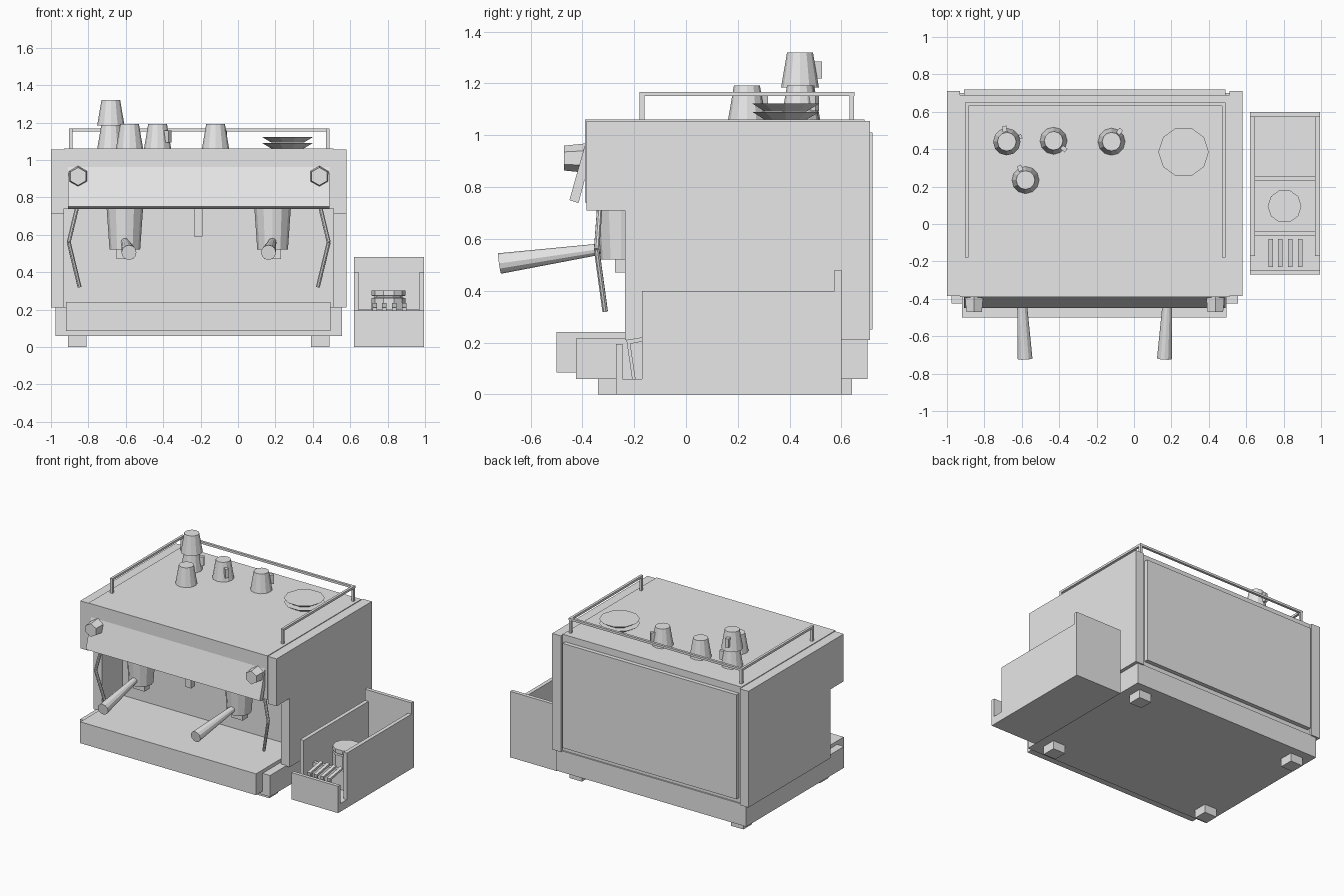
import bpy, bmesh, math
from mathutils import Vector

old = bpy.data.objects.get("Cube")
if old:
    bpy.data.objects.remove(old, do_unlink=True)

grey = bpy.data.materials.new("light grey")
grey.use_nodes = True
grey.diffuse_color = (0.8, 0.8, 0.8, 1)
grey.node_tree.nodes["Principled BSDF"].inputs["Base Color"].default_value = (0.8, 0.8, 0.8, 1)


def finish(name, bm):
    bmesh.ops.recalc_face_normals(bm, faces=bm.faces)
    mesh = bpy.data.meshes.new(name)
    bm.to_mesh(mesh)
    bm.free()
    mesh.materials.append(grey)
    obj = bpy.data.objects.new(name, mesh)
    bpy.context.collection.objects.link(obj)
    return obj


def box(name, x, y, z):
    """Box from (low, high) ranges."""
    bm = bmesh.new()
    bmesh.ops.create_cube(bm, size=1)
    for v in bm.verts:
        v.co = [r[0] if c < 0 else r[1] for c, r in zip(v.co, (x, y, z))]
    return finish(name, bm)


def prism(name, profile, x0, x1):
    """Side profile of (y, z) points extruded along x."""
    bm = bmesh.new()
    face = bm.faces.new([bm.verts.new((x0, y, z)) for y, z in profile])
    out = bmesh.ops.extrude_face_region(bm, geom=[face])
    verts = [g for g in out["geom"] if isinstance(g, bmesh.types.BMVert)]
    bmesh.ops.translate(bm, verts=verts, vec=(x1 - x0, 0, 0))
    return finish(name, bm)


def rod(name, a, b, r0, r1, sides=12):
    """Tapered cylinder between two points."""
    a, b = Vector(a), Vector(b)
    bm = bmesh.new()
    bmesh.ops.create_cone(bm, cap_ends=True, segments=sides, radius1=r0,
                          radius2=r1, depth=(b - a).length)
    turn = (b - a).to_track_quat('Z', 'Y')
    for v in bm.verts:
        v.co = turn @ v.co + (a + b) / 2
    return finish(name, bm)


def lathe(name, x, y, profile, sides):
    """Stacked rings of (radius, z)."""
    bm = bmesh.new()
    rings = []
    for r, z in profile:
        angles = [2 * math.pi * i / sides for i in range(sides)]
        rings.append([bm.verts.new((x + r * math.cos(t), y + r * math.sin(t), z)) for t in angles])
    for low, high in zip(rings, rings[1:]):
        for i in range(sides):
            j = (i + 1) % sides
            bm.faces.new((low[i], low[j], high[j], high[i]))
    bm.faces.new(rings[0])
    bm.faces.new(rings[-1])
    return finish(name, bm)


MID = -0.21  # centre of the machine along x

# Machine body
head_bottom, top = 0.74, 1.055
side = [(-0.385, top), (0.71, top), (0.71, 0.21), (-0.235, 0.21), (-0.235, 0.71), (-0.385, 0.71)]
prism("left_side_panel", side, 0.51, 0.58)
prism("right_side_panel", side, -1, -0.93)
prism("main_body", [(-0.39, 1.06), (0.69, 1.06), (0.69, 0.2), (0, 0.2), (0, head_bottom),
                    (-0.39, head_bottom)], -0.93, 0.51)
box("rear_panel", (-0.91, 0.49), (0.68, 0.72), (0.25, 1.01))
box("base", (-0.975, 0.555), (-0.425, 0.7), (0.06, 0.215))
box("drip_tray", (-0.92, 0.495), (-0.5, 0), (0.085, 0.24))
prism("control_panel", [(-0.385, 0.98), (-0.45, 0.75), (-0.415, 0.738), (-0.385, 0.85)], -0.91, 0.49)

for s in (-1, 1):
    for end, y in (("front", -0.34), ("rear", 0.54)):
        x = MID + s * 0.65
        box(f"{end}_foot", (x - 0.05, x + 0.05), (y, y + 0.1), (0, 0.07))

    # Knobs and steam wands
    x = MID + s * 0.645
    rod("steam_knob", (x, -0.37, 0.912), (x, -0.47, 0.912), 0.058, 0.048, 6)
    points = [(MID + s * 0.647, -0.33, 0.76), (MID + s * 0.695, -0.345, 0.56),
              (MID + s * 0.637, -0.312, 0.32)]
    for a, b in zip(points, points[1:]):
        rod("steam_wand", a, b, 0.011, 0.011, 8)

    # Brewing groups with filter handles
    x = MID + s * 0.395
    lathe("group_head", x, -0.25, [(0.082, 0.52), (0.098, 0.75)], 12)
    box("coffee_spout", (x - 0.045, x + 0.045), (-0.275, -0.215), (0.47, 0.53))
    rod("filter_handle", (x, -0.3, 0.565), (x - s * 0.022, -0.72, 0.505), 0.02, 0.04)

box("water_spout", (-0.235, -0.19), (-0.27, -0.225), (0.59, 0.75))

# Cup rail
rail = 0.009
for x in (-0.895, 0.48):
    box("side_rail", (x - rail, x + rail), (-0.18, 0.65), (1.152, 1.168))
    for y in (-0.17, 0.64):
        box("rail_post", (x - rail, x + rail), (y - rail, y + rail), (1.05, 1.16))
box("rear_rail", (-0.904, 0.489), (0.631, 0.649), (1.152, 1.168))


# Upturned cups, each with a handle towards the given angle
def cup(x, y, z, angle):
    lathe("cup", x, y, [(0.073, z), (0.05, z + 0.135)], 12)
    handle = box("cup_handle", (0.045, 0.085), (-0.012, 0.012), (0.035, 0.1))
    handle.location = (x, y, z)
    handle.rotation_euler.z = math.radians(angle)


cup(-0.68, 0.44, 1.058, 20)
cup(-0.68, 0.44, 1.185, 100)
cup(-0.43, 0.445, 1.058, -38)
cup(-0.12, 0.44, 1.058, 52)
cup(-0.58, 0.235, 1.058, 115)

for z in (1.06, 1.092):
    lathe("saucer", 0.265, 0.385, [(0.085, z), (0.135, z + 0.03)], 10)

# Accessory organiser beside the machine
left, right = 0.62, 0.995
box("organiser_floor", (left, right), (-0.27, 0.6), (0, 0.06))
box("organiser_front", (left, right), (-0.27, -0.245), (0, 0.195))
box("organiser_back", (left, right), (0.573, 0.6), (0, 0.48))
for x in (left, right - 0.028):
    box("organiser_side", (x, x + 0.028), (-0.17, 0.58), (0, 0.398))
for y in (-0.065, 0.23):
    box("organiser_divider", (left + 0.02, right - 0.02), (y, y + 0.025), (0.05, 0.2))
lathe("tamper", 0.805, 0.095, [(0.09, 0.06), (0.09, 0.262), (0.075, 0.264), (0.075, 0.272),
                               (0.09, 0.274), (0.09, 0.303)], 10)
for i in range(4):
    x = 0.73 + i * 0.053
    prism("tool", [(-0.208, 0.06), (-0.23, 0.21), (-0.08, 0.235), (-0.08, 0.22),
                   (-0.215, 0.195), (-0.195, 0.06)], x - 0.012, x + 0.012)
